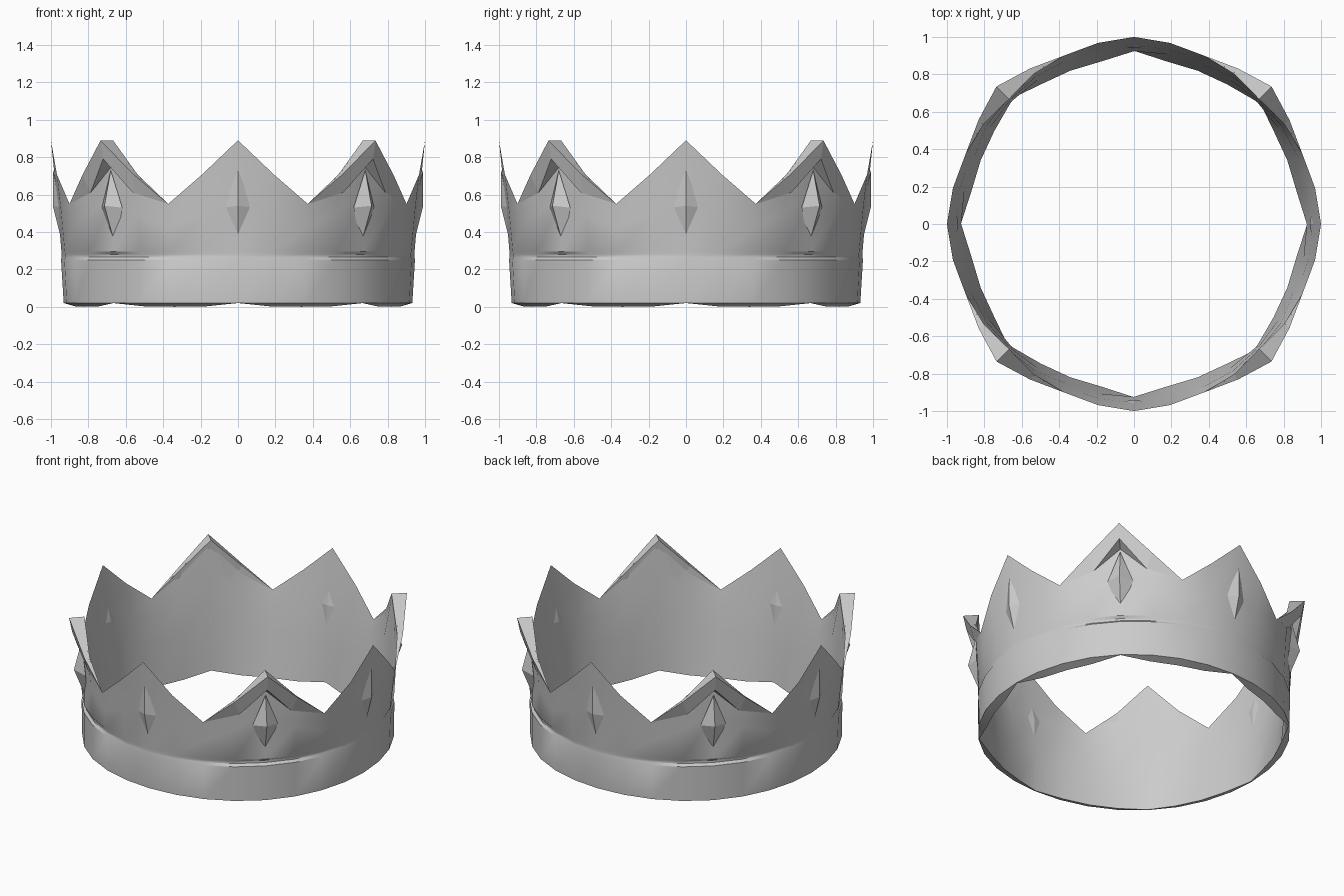
import bpy, bmesh
from math import pi, sin, cos, radians

if "Cube" in bpy.data.objects:
    bpy.data.objects.remove(bpy.data.objects["Cube"])

COLS = 32  # four columns per peak, peaks every 45 degrees


def polar(a, r, z):
    return (r * cos(a), r * sin(a), z)


def make(name, verts, faces, smooth=False):
    me = bpy.data.meshes.new(name)
    me.from_pydata(verts, [], faces)
    bm = bmesh.new()
    bm.from_mesh(me)
    bmesh.ops.recalc_face_normals(bm, faces=bm.faces)
    bm.to_mesh(me)
    bm.free()
    ob = bpy.data.objects.new(name, me)
    bpy.context.collection.objects.link(ob)
    if smooth:
        bpy.context.view_layer.objects.active = ob
        ob.select_set(True)
        bpy.ops.object.shade_smooth_by_angle(angle=radians(35))
        ob.select_set(False)
    return ob


# cross-section of the wall at one column, outside bottom to top, then down inside
def wall_profile(i):
    a = i * 2 * pi / COLS
    d = (1 - cos(4 * a)) / 2              # 0 on axis peaks, 1 on diagonal peaks
    k = i % 4
    t = (1.0, 0.46, 0.0, 0.46)[k]         # peak height factor
    lens = (0.0, 0.9, 1.0, 0.9)[k]        # bottom rim is thick between peaks
    top_z = 0.55 + 0.34 * t
    top_r = 0.975 + t * (0.025 - 0.05 * d)
    if k % 2:
        top_r = 0.99 - 0.02 * d
    band = 0.932 + 0.015 * d
    low_r = band + 0.012 * (1 - d)
    mid_z = 0.29 + (top_z - 0.29) * 0.5
    mid_r = low_r + (top_r - low_r) * 0.45
    outer = [(band, 0.02), (low_r + 0.002, 0.25), (low_r - 0.014 * d, 0.265),
             (low_r - 0.014 * d, 0.28), (low_r, 0.295), (mid_r, mid_z), (top_r, top_z)]
    inner = [(mid_r - 0.012, mid_z), (low_r - 0.02, 0.28),
             (band - 0.006 - 0.046 * lens, 0.02 - 0.02 * lens)]
    return [polar(a, r, z) for r, z in outer + inner]


# crown wall with eight peaks and a shallow groove
verts = []
for i in range(COLS):
    verts += wall_profile(i)
n = len(verts) // COLS
faces = [(i * n + j, (i + 1) % COLS * n + j, (i + 1) % COLS * n + (j + 1) % n, i * n + (j + 1) % n)
         for i in range(COLS) for j in range(n)]
make("crown_wall", verts, faces, True)

for p in range(8):
    a = p * pi / 4
    diagonal = p % 2

    # pointed gem: a diamond with a raised vertical ridge
    ridge, side, bottom, top = (1.01, 0.955, 0.925, 0.962) if diagonal else (0.99, 0.955, 0.935, 0.988)
    w = 0.078 / 0.96
    gem = [polar(a, top, 0.73), polar(a - w, side, 0.53), polar(a, bottom, 0.32),
           polar(a + w, side, 0.53), polar(a, ridge, 0.54), polar(a, 0.94, 0.53)]
    make("gem", gem, [(0, 1, 4), (1, 2, 4), (2, 3, 4), (3, 0, 4),
                      (1, 0, 5), (2, 1, 5), (3, 2, 5), (0, 3, 5)])

    # protruding chevron cap on the diagonal peaks
    if diagonal:
        cap = [polar(a, 0.945, 0.89), polar(a, 1.04, 0.888),
               polar(a, 1.02, 0.79), polar(a, 0.95, 0.755)]
        for s in (-1, 1):
            cap += [polar(a + s * radians(11.25), 1.0, 0.705),
                    polar(a + s * radians(11.25), 0.965, 0.706),
                    polar(a + s * radians(22.5), 0.975, 0.55),
                    polar(a + s * radians(9.5), 0.968, 0.61)]
        cf = []
        for b in (4, 8):
            R, B, V, E = b, b + 1, b + 2, b + 3
            cf += [(1, R, E, 2), (R, V, E), (2, E, 3), (0, B, R, 1),
                   (B, V, R), (0, 3, E, B), (B, E, V)]
        make("peak_cap", cap, cf)
